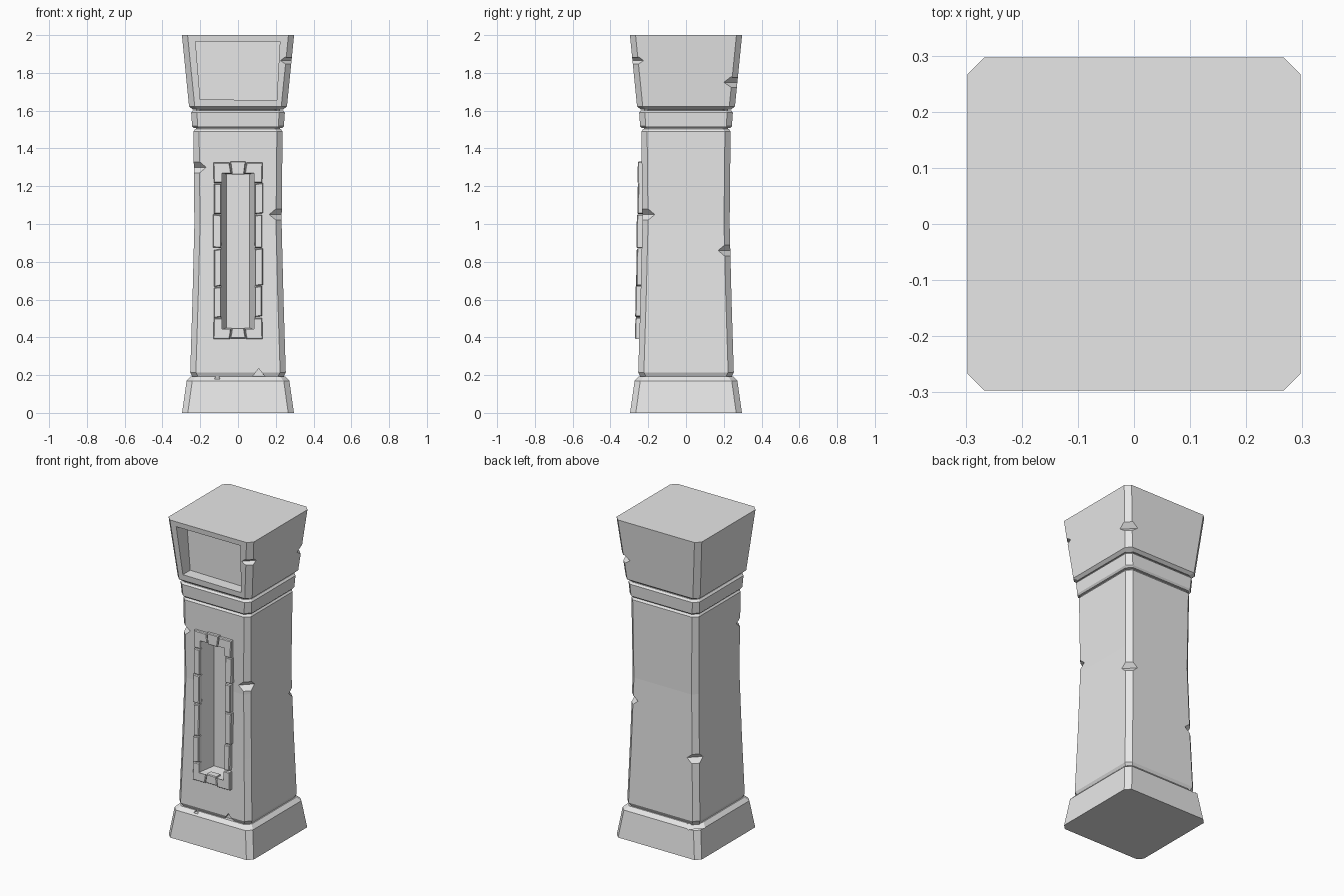
import bpy, bmesh, math, random
from mathutils import Matrix, Vector

random.seed(4)
cube = bpy.data.objects.get("Cube")
if cube:
    bpy.data.objects.remove(cube, do_unlink=True)

stone = bpy.data.materials.new("grey_stone")
stone.use_nodes = True
stone.diffuse_color = (0.8, 0.8, 0.8, 1)
stone.node_tree.nodes["Principled BSDF"].inputs["Base Color"].default_value = (0.8, 0.8, 0.8, 1)


def loft(name, rings):
    """Solid skinned through rings of points, capped at both ends."""
    bm = bmesh.new()
    loops = [[bm.verts.new(p) for p in ring] for ring in rings]
    for a, b in zip(loops, loops[1:]):
        for i in range(len(a)):
            j = (i + 1) % len(a)
            bm.faces.new((a[i], a[j], b[j], b[i]))
    bm.faces.new(loops[0])
    bm.faces.new(loops[-1])
    bmesh.ops.recalc_face_normals(bm, faces=bm.faces)
    mesh = bpy.data.meshes.new(name)
    bm.to_mesh(mesh)
    bm.free()
    mesh.materials.append(stone)
    obj = bpy.data.objects.new(name, mesh)
    bpy.context.collection.objects.link(obj)
    return obj


def block(name, levels, chamfer=0.03):
    """Square block with cut corners; levels are (height, half width)."""
    def ring(z, h):
        k = h - chamfer
        return [(h, -k, z), (h, k, z), (k, h, z), (-k, h, z),
                (-h, k, z), (-h, -k, z), (-k, -h, z), (k, -h, z)]
    return loft(name, [ring(z, h) for z, h in levels])


def carve(target, cutter):
    cutter.hide_render = True
    mod = target.modifiers.new("carve", 'BOOLEAN')
    mod.operation = 'DIFFERENCE'
    mod.solver = 'EXACT'
    mod.object = cutter
    bpy.context.view_layer.objects.active = target
    bpy.ops.object.modifier_apply(modifier=mod.name)
    bpy.data.objects.remove(cutter, do_unlink=True)


def wedge(center, angle, depth, height, length=0.2):
    """Diamond bar lying level, pointing inward along the given angle."""
    pts = [(depth, 0), (0, height), (-depth, 0), (0, -height)]
    obj = loft("cutter", [[(x, y, z) for x, z in pts] for y in (-length / 2, length / 2)])
    obj.data.transform(Matrix.Translation(center) @ Matrix.Rotation(angle, 4, 'Z'))
    return obj


def chip(target, sx, sy, z, half, depth=0.025, height=0.03):
    """Chip out of a vertical corner."""
    k = half - 0.015
    carve(target, wedge(Vector((sx * k, sy * k, z)), math.atan2(sy, sx), depth, height))


def rect(x0, x1, z0, z1, y):
    return [(x0, y, z0), (x1, y, z0), (x1, y, z1), (x0, y, z1)]


# Main blocks
base = block("base", [(0, 0.296), (0.17, 0.272), (0.193, 0.25)])
shaft = block("shaft", [(0.185, 0.24), (0.197, 0.244), (0.215, 0.253), (0.6, 0.241),
                        (1.0, 0.231), (1.49, 0.236), (1.503, 0.226)])
core = block("neck_core", [(1.48, 0.222), (1.64, 0.222)])
collar = block("collar", [(1.507, 0.235), (1.518, 0.243), (1.59, 0.248), (1.602, 0.238)])
capital = block("capital", [(1.607, 0.24), (1.622, 0.259), (2.0, 0.297)])

# Tapered niche in the shaft
carve(shaft, loft("cutter", [rect(-0.09, 0.09, 0.44, 1.27, -0.32),
                             rect(-0.09, 0.09, 0.44, 1.27, -0.238),
                             rect(-0.062, 0.062, 0.45, 1.265, -0.15)]))

# Sunken panel in the capital
carve(capital, loft("cutter", [[(-0.2, y, 1.66), (0.205, y, 1.655),
                                (0.222, y, 1.967), (-0.225, y, 1.967)]
                               for y in (-0.4, -0.19)]))

# Worn corners
for sx, sy, z, half in [(-1, -1, 1.3, 0.234), (1, -1, 1.05, 0.231),
                        (1, 1, 0.86, 0.235), (-1, 1, 0.6, 0.241)]:
    chip(shaft, sx, sy, z, half)
chip(capital, 1, -1, 1.865, 0.283, 0.02, 0.02)
chip(capital, 1, 1, 1.75, 0.272, 0.03, 0.03)
chip(base, -1, 1, 0.19, 0.255, 0.03, 0.025)

# Small cracks along front edges
for target, x, z, y in [(shaft, 0.11, 0.2, -0.25), (base, -0.11, 0.19, -0.26)]:
    size = 0.035 if target is shaft else 0.015
    cut = loft("cutter", [[(x - size, yy, z - 0.01), (x + size, yy, z - 0.01),
                           (x, yy, z + size)] for yy in (y - 0.05, y + 0.02)])
    carve(target, cut)


# Frame stones around the niche
def face_y(z):
    return -0.253 + 0.0155 * (z - 0.3)


def frame_stone(name, points):
    lift = random.uniform(0.015, 0.02)
    mid = sum((Vector(p) for p in points), Vector((0, 0))) / len(points)
    rings = [[(x, -0.222, z) for x, z in points],
             [(x, face_y(z) - lift + 0.005, z) for x, z in points]]
    front = []
    for x, z in points:
        d = mid - Vector((x, z))
        px = x + math.copysign(min(0.004, abs(d.x)), d.x)
        pz = z + math.copysign(min(0.004, abs(d.y)), d.y)
        front.append((px, face_y(z) - lift, pz))
    loft(name, rings + [front])


joints = [0.505, 0.67, 0.87, 1.05, 1.215]
for side, label in ((-1, "right"), (1, "left")):
    for i, (z0, z1) in enumerate(zip(joints, joints[1:])):
        outer = 0.13 + random.uniform(-0.005, 0.004)
        tilt = random.uniform(-0.006, 0.006)
        frame_stone(f"frame_{label}_stone_{i + 1}",
                    [(side * 0.089, z0 + 0.003), (side * outer, z0 + 0.003 + tilt),
                     (side * outer, z1 - 0.003 + tilt), (side * 0.089, z1 - 0.003)])
    # L-shaped corners as an upright and a lintel half
    for name, far, near, joint in (("top", 1.325, 1.268, joints[-1] + 0.003),
                                   ("bottom", 0.39, 0.442, joints[0] - 0.003)):
        frame_stone(f"frame_{label}_{name}_corner",
                    [(side * 0.089, joint), (side * 0.128, joint), (side * 0.13, far),
                     (side * 0.044, far), (side * 0.036, near), (side * 0.089, near)])

# Keystones
frame_stone("top_keystone", [(-0.033, 1.262), (0.033, 1.262), (0.041, 1.332), (-0.041, 1.332)])
frame_stone("bottom_keystone", [(-0.041, 0.394), (0.041, 0.394), (0.033, 0.45), (-0.033, 0.45)])
